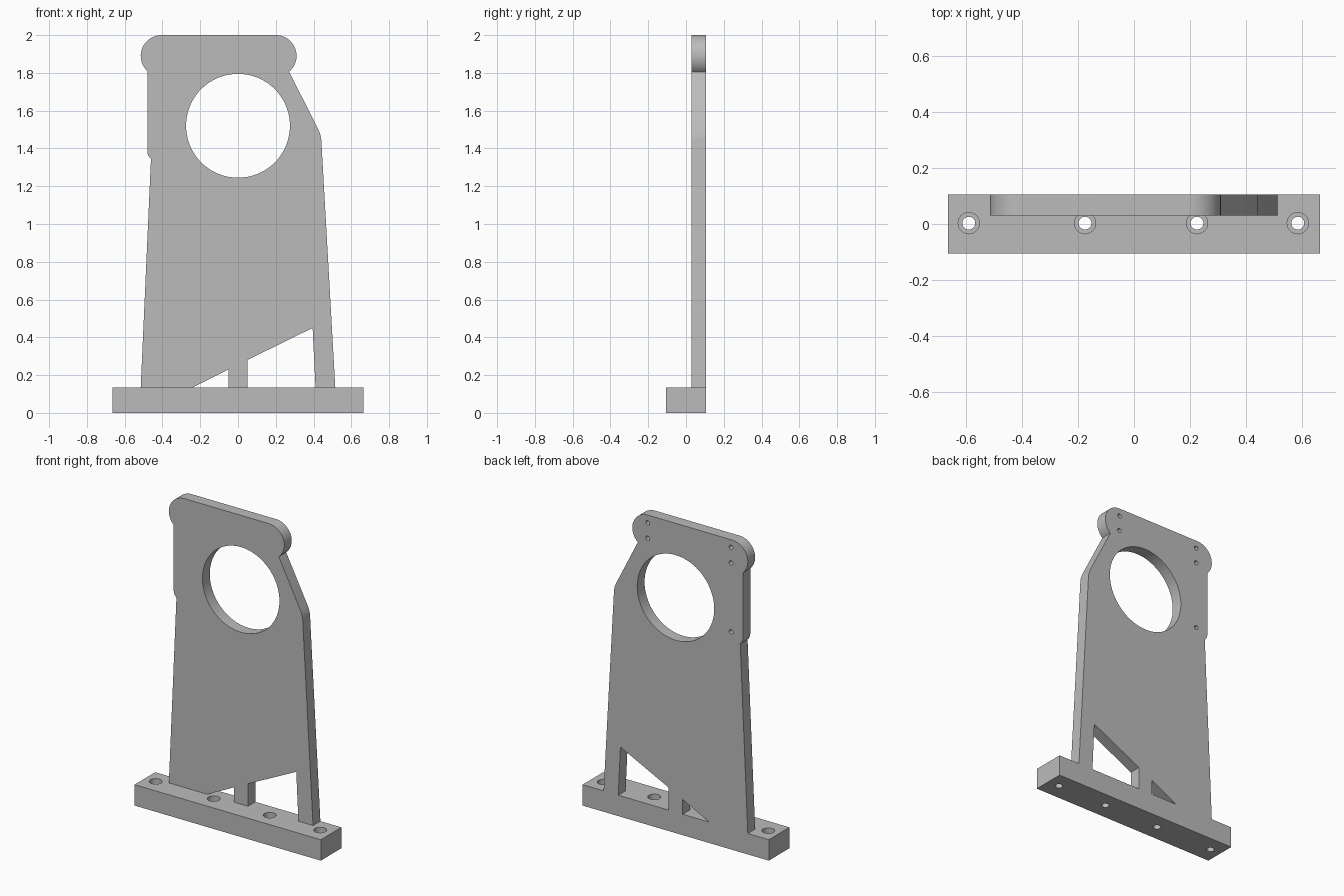
import bpy, bmesh, math

cube = bpy.data.objects.get("Cube")
if cube:
    bpy.data.objects.remove(cube, do_unlink=True)

BASE_TOP = 0.135
PLATE_FRONT, BACK = 0.03, 0.105

grey = bpy.data.materials.new("machined grey")
grey.use_nodes = True
colour = (0.5, 0.5, 0.5, 1)
grey.diffuse_color = colour
grey.node_tree.nodes["Principled BSDF"].inputs["Base Color"].default_value = colour


def arc(cx, cy, r, start, end, steps):
    """Points along an arc, angles in degrees."""
    angles = [math.radians(start + (end - start) * i / steps) for i in range(steps + 1)]
    return [(cx + r * math.cos(a), cy + r * math.sin(a)) for a in angles]


def circle(cx, cy, r, sides=32):
    return arc(cx, cy, r, 0, 360, sides)[:-1]


def prism(name, profile, low, high, axis):
    """Extrude a 2D profile along z (profile in x, y) or y (profile in x, z)."""
    bm = bmesh.new()
    place = (lambda u, v, d: (u, v, d)) if axis == "z" else (lambda u, v, d: (u, d, v))
    face = bm.faces.new([bm.verts.new(place(u, v, low)) for u, v in profile])
    extruded = bmesh.ops.extrude_face_region(bm, geom=[face])["geom"]
    verts = [g for g in extruded if isinstance(g, bmesh.types.BMVert)]
    bmesh.ops.translate(bm, verts=verts, vec=place(0, 0, high - low))
    bmesh.ops.recalc_face_normals(bm, faces=bm.faces[:])
    mesh = bpy.data.meshes.new(name)
    bm.to_mesh(mesh)
    bm.free()
    mesh.materials.append(grey)
    obj = bpy.data.objects.new(name, mesh)
    bpy.context.collection.objects.link(obj)
    return obj


def cut(target, cutters):
    """Subtract each cutter in turn, then remove the cutters."""
    for cutter in cutters:
        cutter.hide_render = True
        mod = target.modifiers.new("cut", "BOOLEAN")
        mod.operation = "DIFFERENCE"
        mod.solver = "EXACT"
        mod.object = cutter
    graph = bpy.context.evaluated_depsgraph_get()
    mesh = bpy.data.meshes.new_from_object(target.evaluated_get(graph))
    target.modifiers.clear()
    target.data = mesh
    for cutter in cutters:
        bpy.data.objects.remove(cutter, do_unlink=True)


# Base bar with counterbored bolt holes
w = 0.665
base = prism("base_bar", [(-w, -BACK), (w, -BACK), (w, BACK), (-w, BACK)], 0, BASE_TOP, "z")
cutters = []
for x in (-0.59, -0.175, 0.225, 0.585):
    cutters.append(prism("bolt_hole", circle(x, 0.003, 0.023), -0.1, 0.3, "z"))
    cutters.append(prism("counterbore", circle(x, 0.003, 0.038), 0.08, 0.3, "z"))
cut(base, cutters)

# Upright plate: tapered sides, rounded head lobes, sloped shoulder
outline = [(0.515, BASE_TOP), (0.441, 1.445), (0.437, 1.47), (0.428, 1.495)]
outline += arc(0.2, 1.89, 0.11, -50, 90, 20)
outline += arc(-0.405, 1.89, 0.11, 90, 227, 20)
outline += arc(-0.43, 1.385, 0.05, 180, 232, 6)
outline += [(-0.515, BASE_TOP)]
plate = prism("upright_plate", outline, PLATE_FRONT, BACK, "y")

# Bearing opening and the two angled windows at the foot
cutters = [
    prism("opening", circle(0, 1.52, 0.275, 80), -0.2, 0.3, "y"),
    prism("small_window", [(-0.26, 0.125), (-0.05, 0.125), (-0.05, 0.23)], -0.2, 0.3, "y"),
    prism("large_window", [(0.05, 0.1), (0.412, 0.1), (0.395, 0.45), (0.05, 0.28)], -0.2, 0.3, "y"),
]

# Blind screw holes in the back
for x, z in [(0.2, 1.95), (0.2, 1.85), (-0.395, 1.95), (-0.395, 1.85), (-0.395, 1.405)]:
    cutters.append(prism("screw_hole", circle(x, z, 0.014, 20), 0.06, 0.3, "y"))
cut(plate, cutters)

# Smooth curved walls, keep edges crisp
bpy.ops.object.select_all(action="DESELECT")
for obj in (base, plate):
    obj.select_set(True)
bpy.context.view_layer.objects.active = plate
bpy.ops.object.shade_smooth_by_angle(angle=math.radians(25))
